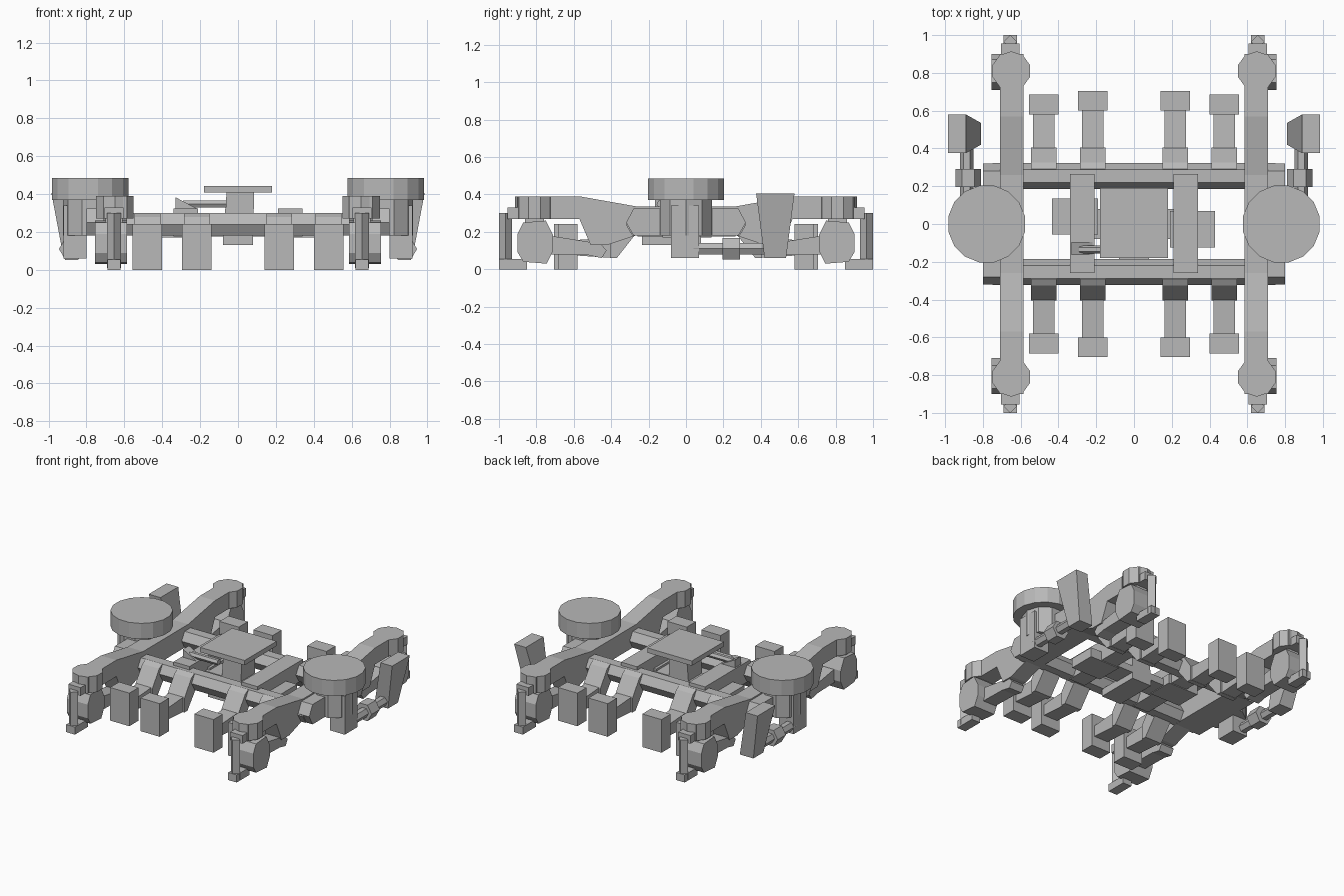
import bpy, bmesh, math
from mathutils import Vector

if "Cube" in bpy.data.objects:
    bpy.data.objects.remove(bpy.data.objects["Cube"])

grey = bpy.data.materials.new("steel grey")
grey.diffuse_color = (0.48, 0.48, 0.48, 1)
grey.use_nodes = True
grey.node_tree.nodes["Principled BSDF"].inputs["Base Color"].default_value = grey.diffuse_color


def finish(name, bm):
    bmesh.ops.recalc_face_normals(bm, faces=bm.faces)
    me = bpy.data.meshes.new(name)
    bm.to_mesh(me)
    bm.free()
    me.materials.append(grey)
    ob = bpy.data.objects.new(name, me)
    bpy.context.collection.objects.link(ob)
    return ob


def loft(name, a, b):
    """Solid between two matching rings of points."""
    bm = bmesh.new()
    va = [bm.verts.new(p) for p in a]
    vb = [bm.verts.new(p) for p in b]
    n = len(va)
    bm.faces.new(va)
    bm.faces.new(vb[::-1])
    for i in range(n):
        j = (i + 1) % n
        bm.faces.new((va[i], vb[i], vb[j], va[j]))
    return finish(name, bm)


def rect(x0, x1, y0, y1, z):
    return [(x0, y0, z), (x1, y0, z), (x1, y1, z), (x0, y1, z)]


def box(name, x0, x1, y0, y1, z0, z1):
    return loft(name, rect(x0, x1, y0, y1, z0), rect(x0, x1, y0, y1, z1))


def side_profile(name, pts, x0, x1):
    """Extrude a (y, z) outline along x."""
    return loft(name, [(x0, y, z) for y, z in pts], [(x1, y, z) for y, z in pts])


def cyl(name, c, r, h, n, axis='Z', turn=0.0, r2=None):
    """Faceted cylinder from point c along an axis for length h."""
    rings = []
    for d, rad in ((0, r), (h, r if r2 is None else r2)):
        ring = []
        for i in range(n):
            t = 2 * math.pi * i / n + turn
            u, v = rad * math.cos(t), rad * math.sin(t)
            p = {'X': (d, u, v), 'Y': (u, d, v), 'Z': (u, v, d)}[axis]
            ring.append(Vector(c) + Vector(p))
        rings.append(ring)
    return loft(name, *rings)


for s, side in ((-1, "left"), (1, "right")):
    # Side frame with dropped middle
    half = [(0.90, 0.39), (0.57, 0.39), (0.26, 0.335)]
    low = [(0.27, 0.18), (0.42, 0.13), (0.51, 0.13), (0.57, 0.27), (0.90, 0.27)]
    outline = half + [(-y, z) for y, z in half[::-1]]
    outline += [(-y, z) for y, z in low[::-1]] + low
    side_profile(side + "_side_frame", outline, s * 0.585, s * 0.71)
    # Outer support plate under the air spring
    plate = [(0.32, 0.25), (0.28, 0.325), (-0.28, 0.325),
             (-0.32, 0.25), (-0.28, 0.18), (0.28, 0.18)]
    side_profile(side + "_support_plate", plate, s * 0.70, s * 0.80)
    # Air spring
    cyl(side + "_air_spring", (s * 0.78, 0, 0.37), 0.207, 0.115, 16, turn=math.pi / 16)
    cyl(side + "_spring_neck", (s * 0.78, 0, 0.18), 0.145, 0.19, 10)
    box(side + "_spring_post", s * 0.80, s * 0.92, -0.08, 0.07, 0.06, 0.34)
    # Tapered link and horizontal damper
    loft(side + "_link_bracket",
         rect(s * 0.89, s * 0.985, 0.375, 0.58, 0.405),
         rect(s * 0.81, s * 0.92, 0.42, 0.535, 0.06))
    cyl(side + "_damper_rod", (s * 0.885, 0.04, 0.11), 0.036, 0.40, 6, 'Y')
    cyl(side + "_damper_collar", (s * 0.878, 0.195, 0.11), 0.067, 0.095, 6, 'Y')

    for e, end in ((-1, "front"), (1, "back")):
        tag = side + "_" + end
        # Axle box, cap and trailing arm
        cyl(tag + "_spring_cap", (s * 0.65, e * 0.81, 0.27), 0.104, 0.12, 10, turn=math.pi / 10)
        octa = [(0.745, 0.03), (0.87, 0.04), (0.90, 0.09), (0.90, 0.19),
                (0.87, 0.25), (0.75, 0.26), (0.71, 0.18), (0.71, 0.10)]
        side_profile(tag + "_axle_box", [(e * y, z) for y, z in octa], s * 0.585, s * 0.755)
        box(tag + "_axle_pad", s * 0.61, s * 0.70, e * 0.76, e * 0.86, 0.24, 0.28)
        arm = [(0.73, 0.18), (0.51, 0.145), (0.45, 0.13), (0.425, 0.10),
               (0.45, 0.06), (0.52, 0.075), (0.73, 0.08)]
        side_profile(tag + "_trailing_arm", [(e * y, z) for y, z in arm], s * 0.595, s * 0.70)
        # End guard rod and foot
        box(tag + "_guard_mount", s * 0.605, s * 0.705, e * 0.84, e * 0.955, 0.27, 0.33)
        cyl(tag + "_guard_rod", (s * 0.655, e * 0.965, 0.01), 0.036, 0.29, 4)
        box(tag + "_guard_foot", s * 0.62, s * 0.69, e * 0.85, e * 1.0, 0, 0.055)

        # Brake units: head, arm and sloped hanger
        for k, (xc, y0, y1) in enumerate(((0.478, 0.58, 0.685), (0.218, 0.60, 0.705))):
            nm = f"{tag}_brake_{k + 1}"
            box(nm + "_head", s * (xc - 0.078), s * (xc + 0.078), e * y0, e * y1, 0, 0.242)
            stem = [(0.38, 0.06), (0.38, 0.17), (0.61, 0.155), (0.61, 0.075)]
            side_profile(nm + "_arm", [(e * y, z) for y, z in stem],
                         s * (xc - 0.057), s * (xc + 0.057))
            hang = [(0.26, 0.20), (0.29, 0.30), (0.325, 0.28), (0.405, 0.165),
                    (0.405, 0.06), (0.37, 0.06)]
            side_profile(nm + "_hanger", [(e * y, z) for y, z in hang],
                         s * (xc - 0.068), s * (xc + 0.068))

    # Inner lengthwise beam
    box(side + "_inner_beam", s * 0.21, s * 0.34, -0.26, 0.265, 0.175, 0.325)

# Hexagonal cross beams
for e, end in ((-1, "front"), (1, "back")):
    cyl(end + "_cross_beam", (-0.75, e * 0.253, 0.24), 0.069, 1.5, 6, 'X')

# Drive blocks either side of the centre
box("left_drive_block", -0.435, -0.19, -0.055, 0.135, 0.17, 0.24)
box("right_drive_block", 0.19, 0.43, -0.125, 0.07, 0.17, 0.24)

# Centre pivot: plate, pedestal, tray and lower point
box("pivot_plate", -0.18, 0.18, -0.18, 0.19, 0.408, 0.443)
loft("pivot_pedestal", rect(-0.08, 0.08, -0.08, 0.08, 0.17), rect(-0.06, 0.085, -0.08, 0.08, 0.41))
box("pivot_tray", -0.21, 0.21, -0.08, 0.08, 0.175, 0.225)
loft("pivot_foot", rect(-0.08, 0.08, -0.235, 0.08, 0.185), rect(-0.08, 0.08, -0.235, 0.08, 0.13))

# Traction rod with wedge bracket
cyl("traction_rod", (-0.29, -0.135, 0.348), 0.022, 0.23, 6, 'X')
loft("traction_bracket",
     [(-0.33, -0.165, 0.32), (-0.21, -0.165, 0.32), (-0.33, -0.165, 0.383)],
     [(-0.33, -0.095, 0.32), (-0.21, -0.095, 0.32), (-0.33, -0.095, 0.383)])
